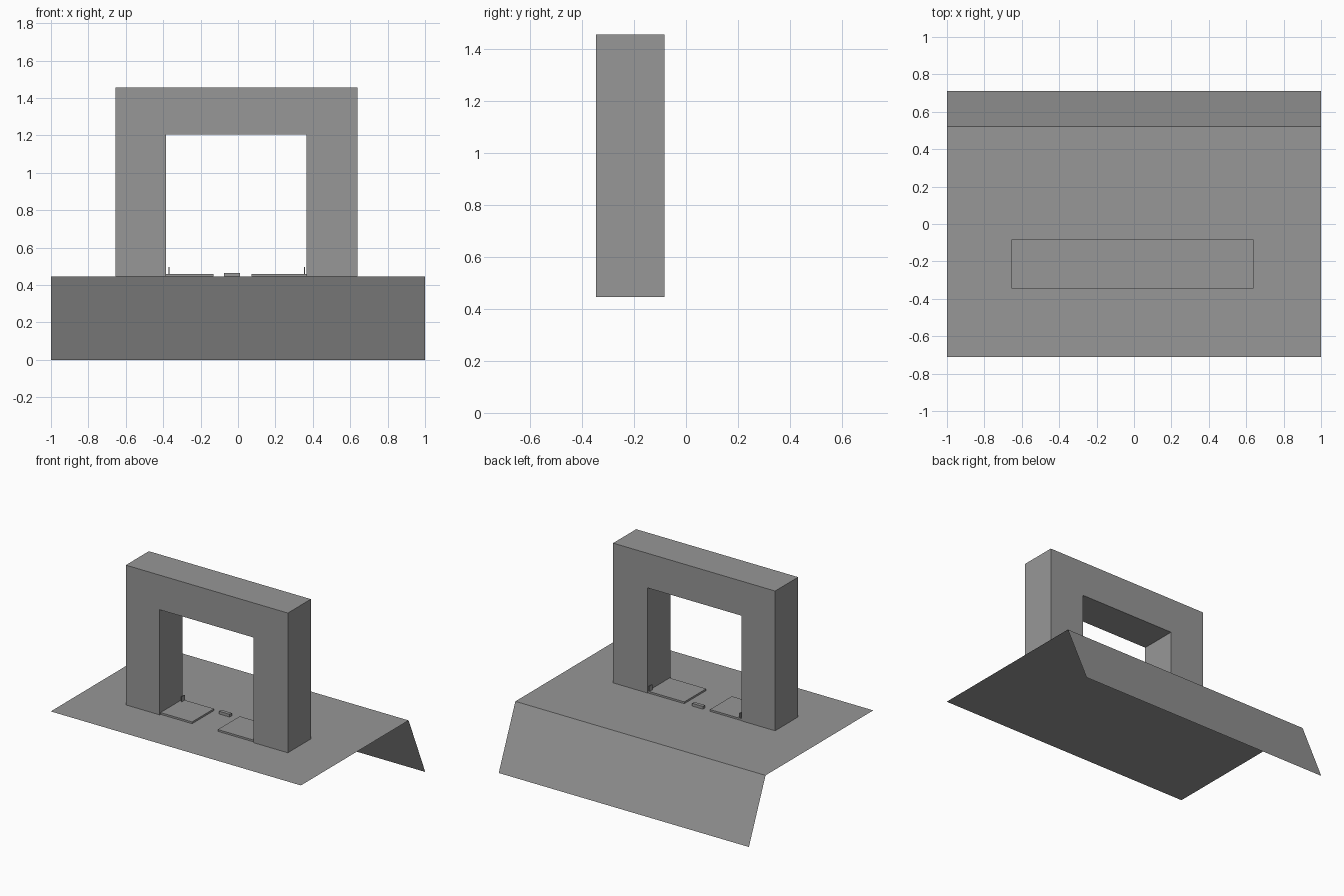
import bpy
import bmesh
from mathutils import Vector

old = bpy.data.objects.get("Cube")
if old:
    bpy.data.objects.remove(old, do_unlink=True)

# One plain grey for everything
GREY = (0.31, 0.31, 0.31, 1.0)
grey = bpy.data.materials.new("plain grey")
grey.use_nodes = True
grey.diffuse_color = GREY
grey.node_tree.nodes["Principled BSDF"].inputs["Base Color"].default_value = GREY

GROUND = 0.445             # height of the flat deck
FRONT, BACK = -0.345, -0.082   # depth of the gate
INNER_L, INNER_R = -0.385, 0.365  # sides of the opening


def finish(name, bm):
    mesh = bpy.data.meshes.new(name)
    bm.to_mesh(mesh)
    bm.free()
    mesh.materials.append(grey)
    obj = bpy.data.objects.new(name, mesh)
    bpy.context.collection.objects.link(obj)
    return obj


def box(name, x, y, z):
    """Box between the given (low, high) pairs."""
    bm = bmesh.new()
    bmesh.ops.create_cube(bm, size=1)
    for v in bm.verts:
        v.co = Vector(pair[0] if c < 0 else pair[1]
                      for c, pair in zip(v.co, (x, y, z)))
    return finish(name, bm)


def prism(name, outline, y0, y1):
    """Extrude an x-z outline along y."""
    bm = bmesh.new()
    face = bm.faces.new([bm.verts.new((x, y0, z)) for x, z in outline])
    ext = bmesh.ops.extrude_face_region(bm, geom=[face], use_keep_orig=True)
    moved = [g for g in ext["geom"] if isinstance(g, bmesh.types.BMVert)]
    bmesh.ops.translate(bm, verts=moved, vec=(0, y1 - y0, 0))
    bmesh.ops.recalc_face_normals(bm, faces=bm.faces[:])
    return finish(name, bm)


# Thin ground sheet: flat deck, then a bank sloping down at the back
bm = bmesh.new()
rows = [[bm.verts.new((x, y, z)) for x in (-1, 1)]
        for y, z in ((-0.71, GROUND), (0.52, GROUND), (0.71, 0))]
for a, b in zip(rows, rows[1:]):
    bm.faces.new((a[0], a[1], b[1], b[0]))
finish("ground_sheet", bm)

# Square gate with two pillars and a lintel
prism("gate_frame", [(-0.655, GROUND), (-0.655, 1.455), (0.64, 1.455),
                     (0.64, GROUND), (INNER_R, GROUND), (INNER_R, 1.205),
                     (INNER_L, 1.205), (INNER_L, GROUND)], FRONT, BACK)

# Low slabs in the opening, each with a small upright plate beside its pillar
for side, slab_x, plate_x in (("right", (INNER_L, -0.132), -0.369),
                              ("left", (0.073, INNER_R), 0.355)):
    box(side + "_floor_slab", slab_x, (-0.335, -0.085), (GROUND, 0.458))
    box(side + "_upright_plate", (plate_x - 0.003, plate_x + 0.003),
        (-0.12, -0.085), (GROUND, 0.495))

# Small block between the slabs
box("centre_block", (-0.075, 0.01), (-0.11, -0.085), (GROUND, 0.465))
